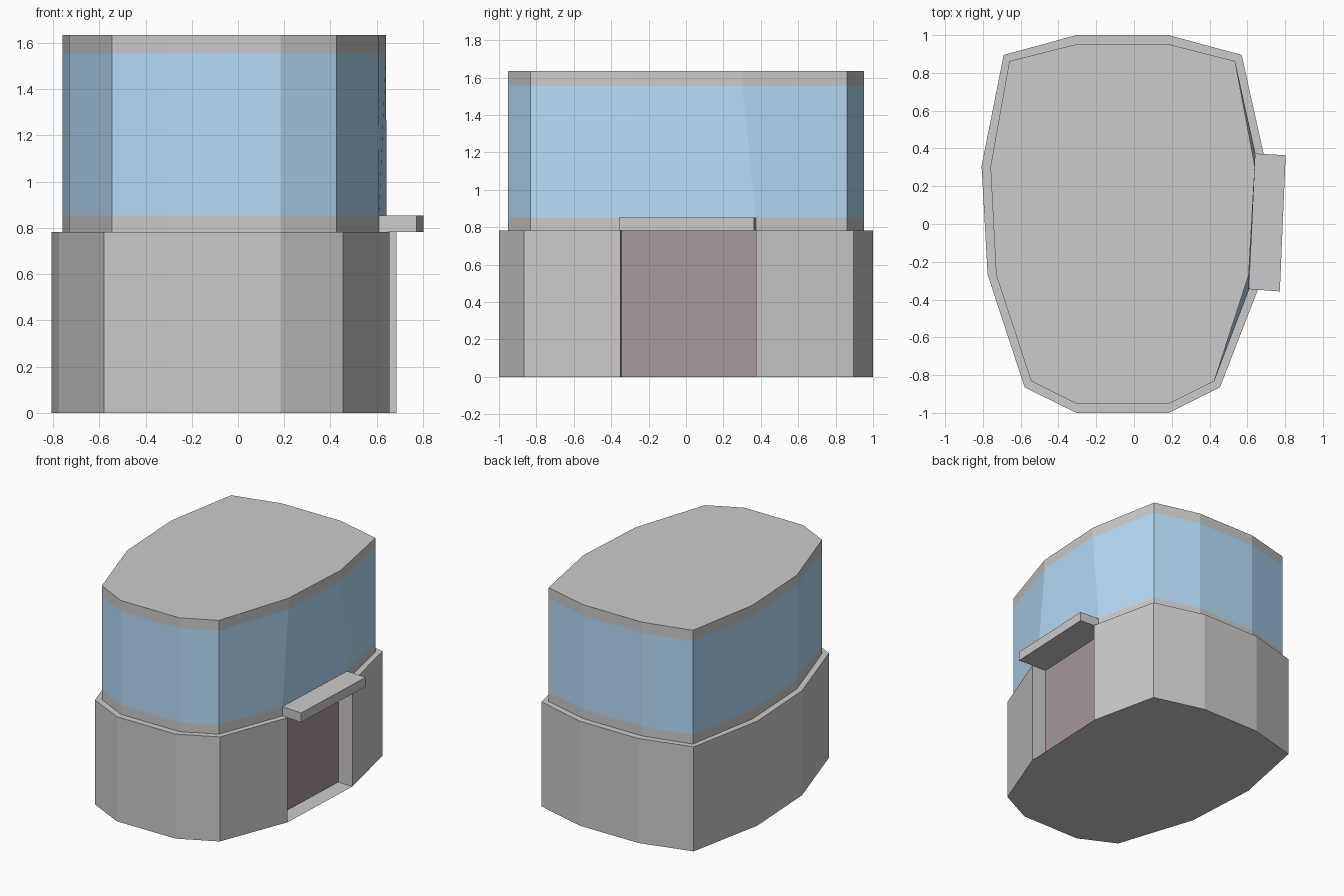
import bpy, bmesh

if "Cube" in bpy.data.objects:
    bpy.data.objects.remove(bpy.data.objects["Cube"])

# Plan outlines, counter-clockwise from the front left
BASE = [(-.304, -1), (.183, -1), (.455, -.865), (.655, -.35), (.686, .373), (.57, .895),
        (.183, 1), (-.304, 1), (-.69, .895), (-.807, .307), (-.775, -.267), (-.579, -.865)]
ROOF = [(-.304, -.952), (.183, -.952), (.425, -.832), (.607, -.27), (.64, .303), (.535, .862),
        (.183, .952), (-.304, .952), (-.66, .862), (-.76, .303), (-.73, -.27), (-.545, -.832)]
# The sill widens beside the doorway
SILL = list(ROOF)
SILL[3], SILL[4] = (.61, -.345), (.643, .373)
DOOR_EDGE = 3                                    # outline edge holding the doorway
Z_BASE, Z_SILL, Z_GLASS, Z_TOP = .783, .853, 1.554, 1.635


def material(name, colour):
    m = bpy.data.materials.new(name)
    m.diffuse_color = (*colour, 1)
    m.use_nodes = True
    m.node_tree.nodes["Principled BSDF"].inputs["Base Color"].default_value = m.diffuse_color
    return m


def loft(name, rings, bottom=False, top=False, gap=None, mat=None):
    """Join (outline, z) rings with flat walls; gap leaves one edge of the first band open."""
    bm = bmesh.new()
    loops = [[bm.verts.new((x, y, z)) for x, y in outline] for outline, z in rings]
    n = len(loops[0])
    for k, (a, b) in enumerate(zip(loops, loops[1:])):
        for i in range(n):
            if k == 0 and i == gap:
                continue
            j = (i + 1) % n
            bm.faces.new((a[i], a[j], b[j], b[i]))
    if bottom:
        bm.faces.new(loops[0][::-1])
    if top:
        bm.faces.new(loops[-1])
    return finish(name, bm, mat)


def panels(name, quads, mat=None):
    bm = bmesh.new()
    for q in quads:
        bm.faces.new([bm.verts.new(p) for p in q])
    return finish(name, bm, mat)


def finish(name, bm, mat):
    mesh = bpy.data.meshes.new(name)
    bm.to_mesh(mesh)
    bm.free()
    if mat:
        mesh.materials.append(mat)
    ob = bpy.data.objects.new(name, mesh)
    bpy.context.collection.objects.link(ob)
    return ob


def wall(p, q, z0, z1):
    return [(*p, z0), (*q, z0), (*q, z1), (*p, z1)]


glass = material("blue_glass", (.47, .72, .95))
maroon = material("dark_door", (.40, .31, .33))

# Ground floor with ledge, and the storey above it
loft("ground_floor", [(BASE, 0), (BASE, Z_BASE), (SILL, Z_BASE)], bottom=True, gap=DOOR_EDGE)
loft("window_sill", [(SILL, Z_BASE), (SILL, Z_SILL)])
loft("window_band", [(SILL, Z_SILL), (ROOF, Z_GLASS)], mat=glass)
loft("roof", [(ROOF, Z_GLASS), (ROOF, Z_TOP)], top=True)

# Recessed doorway
near, far = BASE[DOOR_EDGE], BASE[DOOR_EDGE + 1]
near_in, far_in = (.535, -.345), (.566, .378)
s_near, s_far = SILL[DOOR_EDGE], SILL[DOOR_EDGE + 1]
panels("doorway_sides", [
    wall(near, near_in, 0, Z_BASE),
    wall(far_in, far, 0, Z_BASE),
    [(*p, Z_BASE) for p in (near_in, far_in, s_far, s_near)],
])
panels("door", [wall(near_in, far_in, 0, Z_BASE)], maroon)

# Canopy over the door
CANOPY = [s_near, (.772, -.357), (.803, .364), s_far]
loft("door_canopy", [(CANOPY, Z_BASE), (CANOPY, Z_SILL)], bottom=True, top=True)
